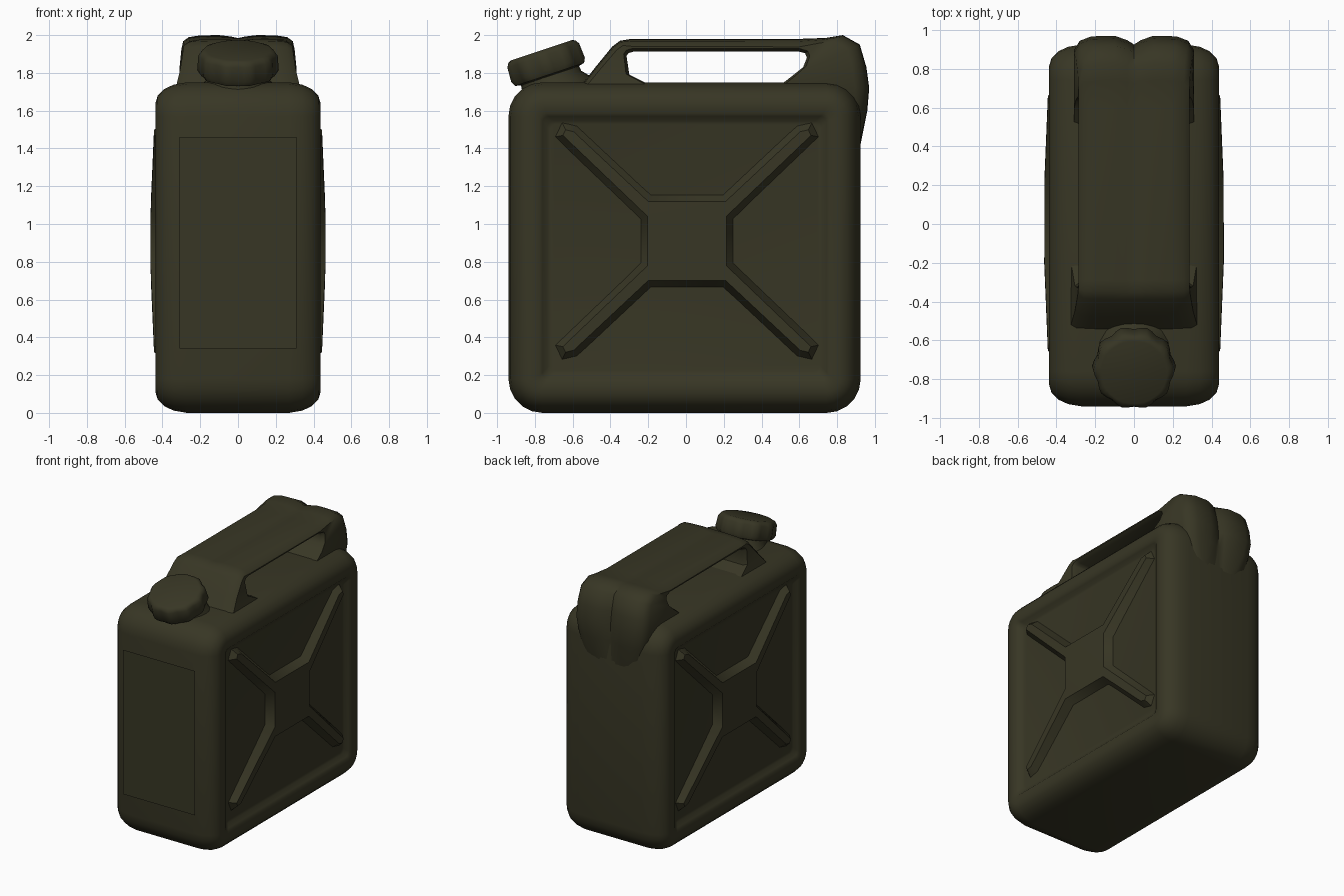
import bpy, bmesh, math
from mathutils import Vector

if "Cube" in bpy.data.objects:
    bpy.data.objects.remove(bpy.data.objects["Cube"])

olive = bpy.data.materials.new("dark_olive")
olive.diffuse_color = (0.039, 0.037, 0.018, 1)
olive.use_nodes = True
olive.node_tree.nodes["Principled BSDF"].inputs["Base Color"].default_value = olive.diffuse_color


def finish(bm, name, angle=40):
    bmesh.ops.recalc_face_normals(bm, faces=bm.faces[:])
    me = bpy.data.meshes.new(name)
    bm.to_mesh(me)
    bm.free()
    me.materials.append(olive)
    ob = bpy.data.objects.new(name, me)
    bpy.context.collection.objects.link(ob)
    bpy.ops.object.select_all(action='DESELECT')
    ob.select_set(True)
    bpy.context.view_layer.objects.active = ob
    bpy.ops.object.shade_smooth_by_angle(angle=math.radians(angle))
    return ob


def loft(rings, name, angle=40):
    """Skin a list of equal-length closed rings and cap both ends."""
    bm = bmesh.new()
    vs = [[bm.verts.new(p) for p in r] for r in rings]
    n = len(vs[0])
    for a, b in zip(vs, vs[1:]):
        for i in range(n):
            j = (i + 1) % n
            bm.faces.new((a[i], a[j], b[j], b[i]))
    bm.faces.new(vs[0])
    bm.faces.new(vs[-1])
    return finish(bm, name, angle)


def rounded_ring(x, inset, steps=5):
    """Rounded rectangle of the side outline, shrunk by inset."""
    y0, y1, z0, z1 = -0.94 + inset, 0.925 - inset, inset, 1.75 - inset
    r = max(0.18 - inset, 0.035)
    pts = []
    for k, (cy, cz) in enumerate(((y1 - r, z1 - r), (y0 + r, z1 - r),
                                  (y0 + r, z0 + r), (y1 - r, z0 + r))):
        for s in range(steps + 1):
            a = math.pi / 2 * (k + s / steps)
            pts.append((x, cy + r * math.cos(a), cz + r * math.sin(a)))
    return pts


# Tank body: rounded edges, flat side frame, recessed side panels
half = [(0.27, 0.0), (0.34, 0.012), (0.39, 0.035), (0.425, 0.07), (0.437, 0.11),
        (0.437, 0.165), (0.425, 0.18), (0.405, 0.205), (0.40, 0.22)]
rings = [rounded_ring(-x, i) for x, i in reversed(half)]
rings += [rounded_ring(x, i) for x, i in half]
loft(rings, "tank_body")

# Raised cross ribs on both side panels
quadrant = [(0.19, 0.25), (0.58, 0.615), (0.665, 0.635), (0.705, 0.55), (0.25, 0.115)]
for side, name in ((1, "right_cross_rib"), (-1, "left_cross_rib")):
    bm = bmesh.new()
    arms = {}
    for sy in (1, -1):
        for sz in (1, -1):
            arms[sy, sz] = [bm.verts.new((0.39 * side, 0.005 + sy * y, 0.91 + sz * z))
                            for y, z in quadrant]
            bm.faces.new(arms[sy, sz])
    centre = []
    for key in ((1, 1), (-1, 1), (-1, -1), (1, -1)):
        pair = [arms[key][0], arms[key][4]]
        centre += pair[::-1] if key[0] * key[1] > 0 else pair
    bm.faces.new(centre)
    bmesh.ops.recalc_face_normals(bm, faces=bm.faces[:])
    tops = bm.faces[:]
    bmesh.ops.inset_region(bm, faces=tops, thickness=0.04, use_boundary=True,
                           use_even_offset=True)
    for v in {v for f in tops for v in f.verts}:
        d = math.hypot(v.co.y, v.co.z - 0.91)
        v.co.x = side * (0.47 - 0.03 * min(d, 1))
    finish(bm, name, 50)

# Raised front panel
bm = bmesh.new()
front = [(-0.31, 0.34), (0.31, 0.34), (0.31, 1.46), (-0.31, 1.46)]
face = bm.faces.new([bm.verts.new((x, -0.93, z)) for x, z in front])
bmesh.ops.inset_region(bm, faces=[face], thickness=0.04, use_even_offset=True)
for v in face.verts:
    v.co.y = -0.968
finish(bm, "front_panel", 50)

# Carry handle: arch of (outer point, inner point, half width, groove depth)
sections = [
    ((-0.55, 1.74), (-0.18, 1.73), 0.325, 0.0),
    ((-0.48, 1.83), (-0.30, 1.79), 0.305, 0.0),
    ((-0.39, 1.94), (-0.315, 1.89), 0.29, 0.0),
    ((-0.35, 1.97), (-0.305, 1.905), 0.287, 0.0),
    ((-0.29, 1.98), (-0.28, 1.912), 0.285, 0.01),
    ((0.60, 1.98), (0.60, 1.912), 0.285, 0.012),
    ((0.74, 1.985), (0.63, 1.905), 0.287, 0.018),
    ((0.83, 2.0), (0.64, 1.88), 0.29, 0.03),
    ((0.92, 1.95), (0.62, 1.83), 0.30, 0.04),
    ((0.955, 1.83), (0.57, 1.79), 0.31, 0.045),
    ((0.97, 1.72), (0.48, 1.72), 0.31, 0.045),
    ((0.96, 1.60), (0.60, 1.62), 0.29, 0.035),
    ((0.92, 1.40), (0.70, 1.45), 0.23, 0.0)]
rings = []
for outer, inner, w, g in sections:
    o, i = Vector((0, *outer)), Vector((0, *inner))
    length = (i - o).length
    d = (i - o) / length
    right = [(0, g), (0.035, g * 0.5), (0.10, 0), (w - 0.09, 0.003),
             (w - 0.03, 0.008 + g * 0.4), (w, 0.03 + g),
             (w, length - 0.018), (w - 0.03, length)]
    shape = right + [(-x, t) for x, t in reversed(right[1:])]
    rings.append([o + d * t + Vector((x, 0, 0)) for x, t in shape])
loft(rings, "carry_handle", 45)

# Tilted filler neck and scalloped screw cap
tilt = math.radians(18.5)
axis = Vector((0, -math.sin(tilt), math.cos(tilt)))
across = Vector((0, math.cos(tilt), math.sin(tilt)))
cap_top = Vector((0, -0.765, 1.92))


def turned(profile, name, lobes, n, angle):
    rings = []
    for r, h, wave in profile:
        ring = []
        for k in range(n):
            a = 2 * math.pi * k / n
            q = r + wave * math.cos(lobes * a)
            ring.append(cap_top + axis * h + across * (q * math.sin(a))
                        + Vector((q * math.cos(a), 0, 0)))
        rings.append(ring)
    loft(rings, name, angle)


turned([(0.17, 0.0, 0.0), (0.19, -0.008, 0.003), (0.203, -0.03, 0.007),
        (0.207, -0.11, 0.009), (0.195, -0.135, 0.006), (0.15, -0.145, 0.0)],
       "screw_cap", 10, 40, 50)
turned([(0.16, -0.12, 0), (0.165, -0.17, 0), (0.20, -0.21, 0), (0.23, -0.30, 0)],
       "filler_neck", 1, 24, 40)
